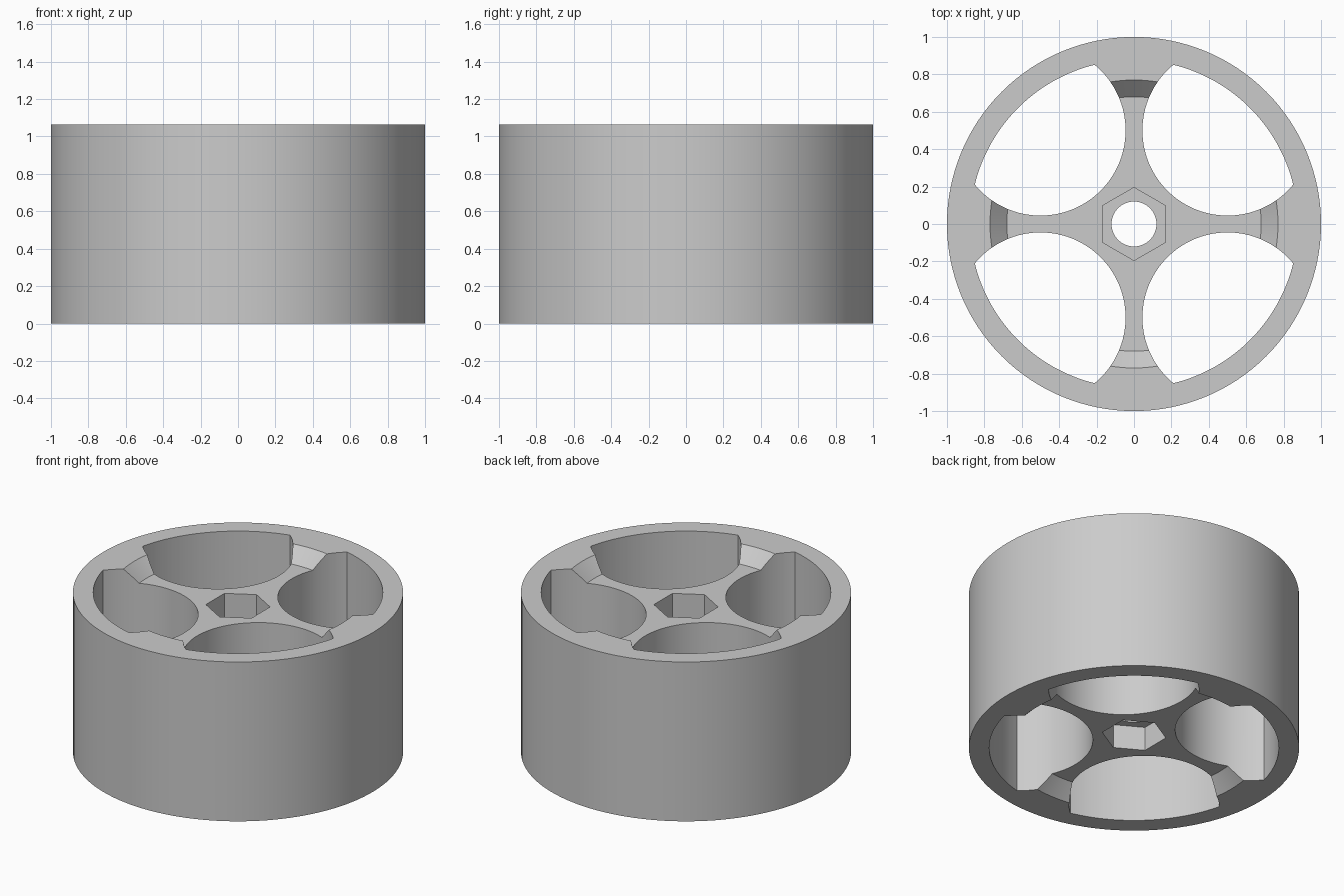
import bpy
import bmesh
from math import cos, sin, pi, acos, sqrt

HEIGHT = 1.065
RECESS = 0.09         # dished depth of the spokes on both ends
HEX_DEPTH = 0.16      # pocket depth below the dished face
SEGMENTS = 128

if "Cube" in bpy.data.objects:
    bpy.data.objects.remove(bpy.data.objects["Cube"], do_unlink=True)

grey = bpy.data.materials.new("plain grey")
grey.use_nodes = True
colour = (0.6, 0.6, 0.6, 1.0)
grey.diffuse_color = colour
grey.node_tree.nodes["Principled BSDF"].inputs["Base Color"].default_value = colour


def link(name, bm):
    bmesh.ops.recalc_face_normals(bm, faces=bm.faces)
    mesh = bpy.data.meshes.new(name)
    bm.to_mesh(mesh)
    bm.free()
    mesh.materials.append(grey)
    obj = bpy.data.objects.new(name, mesh)
    bpy.context.collection.objects.link(obj)
    return obj


def prism(name, outline, z0, z1):
    bm = bmesh.new()
    face = bm.faces.new([bm.verts.new((x, y, z0)) for x, y in outline])
    top = bmesh.ops.extrude_face_region(bm, geom=[face])["geom"]
    verts = [v for v in top if isinstance(v, bmesh.types.BMVert)]
    bmesh.ops.translate(bm, vec=(0, 0, z1 - z0), verts=verts)
    return link(name, bm)


def arc(cx, cy, radius, start, end, steps):
    angles = [start + (end - start) * i / steps for i in range(steps + 1)]
    return [(cx + radius * cos(a), cy + radius * sin(a)) for a in angles]


def turned(name, profile):
    # solid of revolution: one ring per profile point, capped at both ends
    bm = bmesh.new()
    rings = [[bm.verts.new((x, y, z)) for x, y in arc(0, 0, r, 0, 2 * pi, SEGMENTS)[:-1]]
             for r, z in profile]
    for low, high in zip(rings, rings[1:]):
        for i in range(SEGMENTS):
            j = (i + 1) % SEGMENTS
            bm.faces.new((low[i], low[j], high[j], high[i]))
    bm.faces.new(rings[0])
    bm.faces.new(rings[-1])
    return link(name, bm)


def cut(target, cutter):
    cutter.hide_render = True
    mod = target.modifiers.new("cut", "BOOLEAN")
    mod.operation = "DIFFERENCE"
    mod.solver = "EXACT"
    mod.object = cutter
    bpy.context.view_layer.objects.active = target
    bpy.ops.object.modifier_apply(modifier=mod.name)
    bpy.data.objects.remove(cutter, do_unlink=True)


# Wheel body with a bevelled dish at each end
wheel = turned("wheel", [
    (0.68, RECESS), (0.77, 0), (1, 0),
    (1, HEIGHT), (0.77, HEIGHT), (0.68, HEIGHT - RECESS)])

# Four openings: a round hole trimmed by the inside of the rim
rim, hole, offset = 0.877, 0.455, 0.5
dist = offset * sqrt(2)
rim_half = acos((dist**2 + rim**2 - hole**2) / (2 * dist * rim))
hole_half = acos((rim**2 - dist**2 - hole**2) / (2 * dist * hole))
for k in range(4):
    mid = pi / 4 + k * pi / 2
    outline = arc(0, 0, rim, mid - rim_half, mid + rim_half, 32)
    outline += arc(dist * cos(mid), dist * sin(mid), hole,
                   mid + hole_half, mid + 2 * pi - hole_half, 64)[1:-1]
    cut(wheel, prism("opening_cutter", outline, -0.5, HEIGHT + 0.5))

# Axle bore and a hexagonal pocket at each end
cut(wheel, prism("bore_cutter", arc(0, 0, 0.12, 0, 2 * pi, 64)[:-1], -0.5, HEIGHT + 0.5))
hexagon = arc(0, 0, 0.195, pi / 6, pi / 6 + 2 * pi, 6)[:-1]
floor = RECESS + HEX_DEPTH
cut(wheel, prism("lower_pocket_cutter", hexagon, -0.5, floor))
cut(wheel, prism("upper_pocket_cutter", hexagon, HEIGHT - floor, HEIGHT + 0.5))

# Smooth round walls with crisp edges
bpy.ops.object.select_all(action="DESELECT")
wheel.select_set(True)
bpy.context.view_layer.objects.active = wheel
bpy.ops.object.shade_smooth_by_angle(angle=pi / 6)
